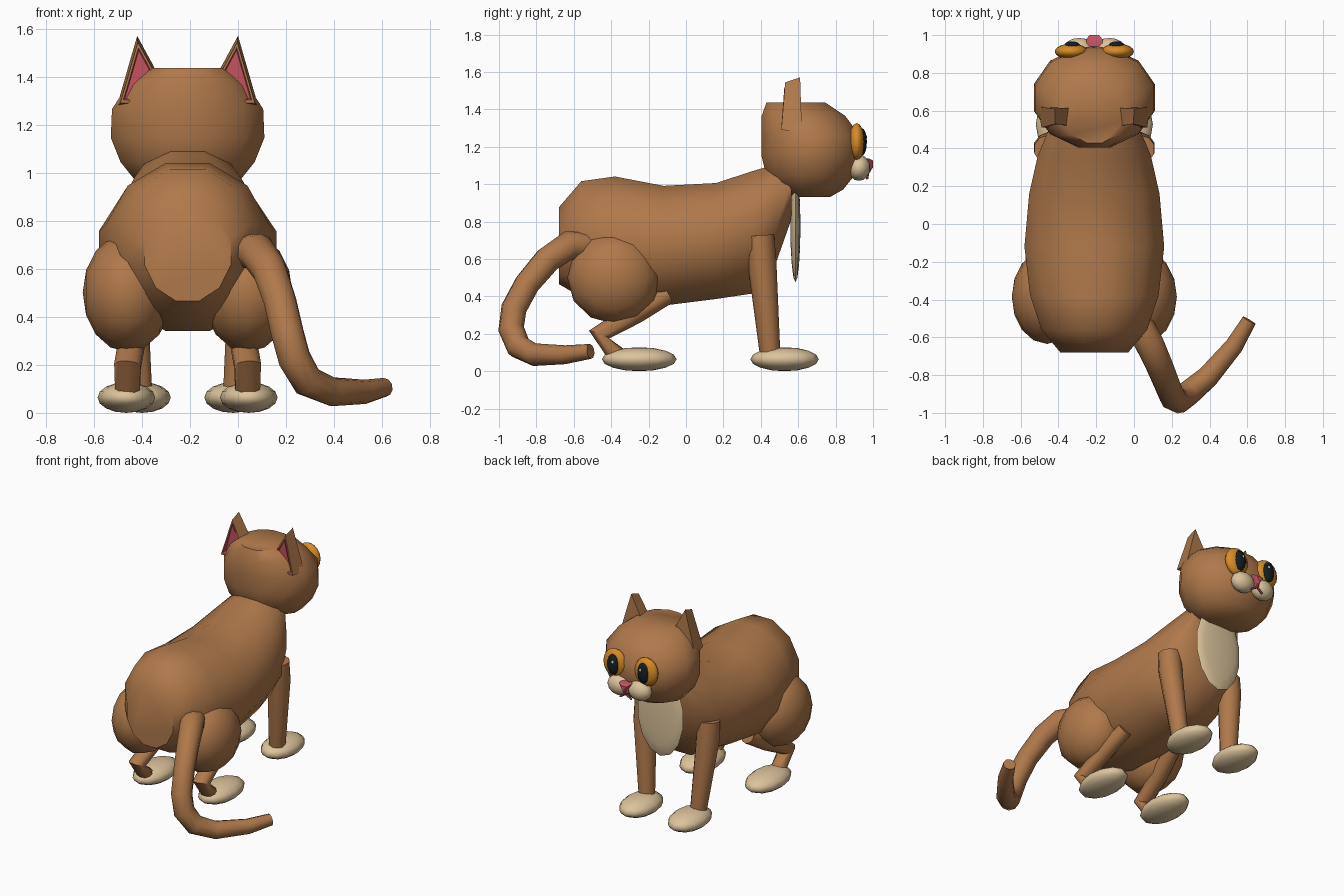
import bpy, bmesh, math
from mathutils import Vector, Matrix

cube = bpy.data.objects.get("Cube")
if cube:
    bpy.data.objects.remove(cube, do_unlink=True)

CX = -0.21  # symmetry plane of the animal (the tail swings out to one side)


def material(name, rgb, rough=0.6):
    m = bpy.data.materials.new(name)
    m.use_nodes = True
    m.diffuse_color = (*rgb, 1)
    bsdf = next(n for n in m.node_tree.nodes if n.type == 'BSDF_PRINCIPLED')
    bsdf.inputs["Base Color"].default_value = (*rgb, 1)
    bsdf.inputs["Roughness"].default_value = rough
    return m


FUR = material("brown fur", (0.43, 0.19, 0.07))
CREAM = material("cream fur", (0.72, 0.55, 0.33))
AMBER = material("amber eye", (0.68, 0.26, 0.02))
PINK = material("pink skin", (0.58, 0.09, 0.12))
DARK = material("dark pupil", (0.007, 0.013, 0.017))
WHITE = material("white glint", (0.9, 0.9, 0.9))


def finish(name, bm, mats, angle=50):
    bmesh.ops.recalc_face_normals(bm, faces=bm.faces)
    mesh = bpy.data.meshes.new(name)
    bm.to_mesh(mesh)
    bm.free()
    obj = bpy.data.objects.new(name, mesh)
    bpy.context.scene.collection.objects.link(obj)
    for m in mats:
        mesh.materials.append(m)
    bpy.ops.object.select_all(action='DESELECT')
    obj.select_set(True)
    bpy.context.view_layer.objects.active = obj
    bpy.ops.object.shade_smooth_by_angle(angle=math.radians(angle))
    return obj


def ring(c, u, v, n=12):
    """Closed section with flats facing along u and v."""
    k = 1 / math.cos(math.pi / n)
    angles = [(i + 0.5) * math.tau / n for i in range(n)]
    return [Vector(c) + k * (Vector(u) * math.cos(a) + Vector(v) * math.sin(a)) for a in angles]


def loft(name, rings, mats, angle=50, paint=None):
    """Skin a list of sections and cap both ends; paint gives a material per band."""
    bm = bmesh.new()
    rows = [[bm.verts.new(p) for p in r] for r in rings]
    n = len(rows[0])
    for b, (lo, hi) in enumerate(zip(rows, rows[1:])):
        for i in range(n):
            f = bm.faces.new((lo[i], lo[(i + 1) % n], hi[(i + 1) % n], hi[i]))
            f.material_index = paint[b] if paint else 0
    bm.faces.new(rows[0])
    cap = bm.faces.new(rows[-1])
    cap.material_index = paint[-1] if paint else 0
    return finish(name, bm, mats, angle)


def tube(name, path, radii, mat, n=10):
    pts = [Vector(p) for p in path]
    rings = []
    side = None
    for i, p in enumerate(pts):
        t = (pts[min(i + 1, len(pts) - 1)] - pts[max(i - 1, 0)]).normalized()
        if side is None:
            side = Vector((1, 0, 0))
        side = (side - t * side.dot(t)).normalized()
        rings.append(ring(p, side * radii[i], t.cross(side) * radii[i], n))
    return loft(name, rings, [mat])


def ellipsoid(name, centre, size, mat, axis='Z', seg=12, rows=8):
    """Sphere with its poles on the given axis, scaled to the half sizes."""
    turn = {'Z': Matrix(), 'Y': Matrix.Rotation(math.pi / 2, 4, 'X'),
            'X': Matrix.Rotation(math.pi / 2, 4, 'Y')}[axis]
    bm = bmesh.new()
    bmesh.ops.create_uvsphere(bm, u_segments=seg, v_segments=rows, radius=1,
                              matrix=Matrix.Translation(centre) @ Matrix.Diagonal((*size, 1)) @ turn)
    return finish(name, bm, [mat], 60)


# Body: sections along y as (y, bottom, top, half width)
body = [(-0.68, 0.47, 0.88, 0.18), (-0.56, 0.40, 1.02, 0.28), (-0.38, 0.345, 1.045, 0.34),
        (-0.12, 0.355, 0.995, 0.37), (0.16, 0.39, 1.01, 0.345), (0.36, 0.42, 1.075, 0.30),
        (0.48, 0.58, 1.11, 0.25), (0.565, 0.82, 1.12, 0.18)]
loft("body", [ring((CX, y, (a + b) / 2), (w, 0, 0), (0, 0, (b - a) / 2))
              for y, a, b, w in body], [FUR])

# Head: level sections as (z, back, front, half width)
head = [(0.935, 0.57, 0.77, 0.12), (0.975, 0.49, 0.84, 0.22), (1.05, 0.43, 0.90, 0.28),
        (1.15, 0.405, 0.935, 0.32), (1.27, 0.405, 0.925, 0.315), (1.37, 0.405, 0.85, 0.25),
        (1.44, 0.43, 0.745, 0.16)]
loft("head", [ring((CX, (a + b) / 2, z), (w, 0, 0), (0, (b - a) / 2, 0))
              for z, a, b, w in head], [FUR])

# Chest bib
ellipsoid("chest_bib", (CX, 0.585, 0.78), (0.18, 0.027, 0.30), CREAM, 'Y', 14)

# Paired parts
for s, side in ((1, "left"), (-1, "right")):
    def at(x, y, z):
        return Vector((CX + s * x, y, z))

    # Ear: tapered wedge with a pink hollow on its rear face
    corners = [(0.21, 1.575), (0.295, 1.28), (0.05, 1.28)]
    mid = (0.19, 1.385)
    sections = []
    for y, k in ((0.62, 1), (0.51, 0.86), (0.51, 0.74), (0.535, 0.68)):
        row = [at(mid[0] + (x - mid[0]) * k, y, mid[1] + (z - mid[1]) * k) for x, z in corners]
        row[0].y += 0.02 if y < 0.53 else -0.01
        sections.append(row)
    loft(side + "_ear", sections, [FUR, PINK], 20, [0, 0, 1, 1])

    # Eye
    ellipsoid(side + "_eye", at(0.122, 0.913, 1.23), (0.088, 0.042, 0.10), AMBER, 'Y', 16)
    ellipsoid(side + "_pupil", at(0.118, 0.943, 1.23), (0.045, 0.024, 0.072), DARK, 'Y', 14)
    ellipsoid(side + "_eye_glint", at(0.108, 0.962, 1.255), (0.009, 0.006, 0.012), WHITE, 'Y', 8, 6)

    # Muzzle and mouth
    ellipsoid(side + "_muzzle", at(0.08, 0.925, 1.092), (0.085, 0.06, 0.07), CREAM, 'Y')
    tube(side + "_mouth_line", [at(0, 0.985, 1.085), at(0.005, 0.972, 1.06), at(0.045, 0.968, 1.035)],
         [0.006] * 3, PINK, 6)

    # Front leg and paw
    tube(side + "_front_leg", [at(0.245, 0.395, 0.73), at(0.245, 0.405, 0.60), at(0.20, 0.45, 0.09)],
         [0.072, 0.074, 0.052], FUR)
    ellipsoid(side + "_front_paw", at(0.19, 0.527, 0.068), (0.12, 0.183, 0.064), CREAM)

    # Hind leg and paw
    ellipsoid(side + "_thigh", at(0.25, -0.385, 0.505), (0.187, 0.25, 0.247), FUR, 'X')
    tube(side + "_hind_shin", [at(0.20, -0.10, 0.415), at(0.23, -0.27, 0.315), at(0.25, -0.465, 0.20),
                               at(0.25, -0.36, 0.08)],
         [0.05, 0.055, 0.055, 0.05], FUR)
    ellipsoid(side + "_hind_paw", at(0.255, -0.25, 0.068), (0.12, 0.2, 0.064), CREAM)

# Nose: small flattened wedge pointing down
loft("nose", [[Vector((CX + x * k, y, 1.115 + z * k)) for x, z in ((-0.042, 0.025), (0.042, 0.025), (0, -0.04))]
              for y, k in ((0.94, 1), (0.98, 1), (1.0, 0.6))], [PINK], 30)

# Tail
tail = [(0.03, -0.54, 0.67), (0.08, -0.63, 0.675), (0.13, -0.74, 0.60), (0.175, -0.85, 0.47),
        (0.205, -0.92, 0.34), (0.235, -0.935, 0.23), (0.29, -0.895, 0.135), (0.39, -0.81, 0.092),
        (0.53, -0.645, 0.092), (0.61, -0.51, 0.11)]
tube("tail", tail, [0.075, 0.075, 0.07, 0.066, 0.066, 0.066, 0.064, 0.058, 0.048, 0.038], FUR)

# Rest the paws on the ground
lowest = min((o.matrix_world @ v.co).z for o in bpy.context.scene.objects if o.type == 'MESH'
             for v in o.data.vertices)
for o in bpy.context.scene.objects:
    if o.type == 'MESH':
        o.location.z -= lowest
